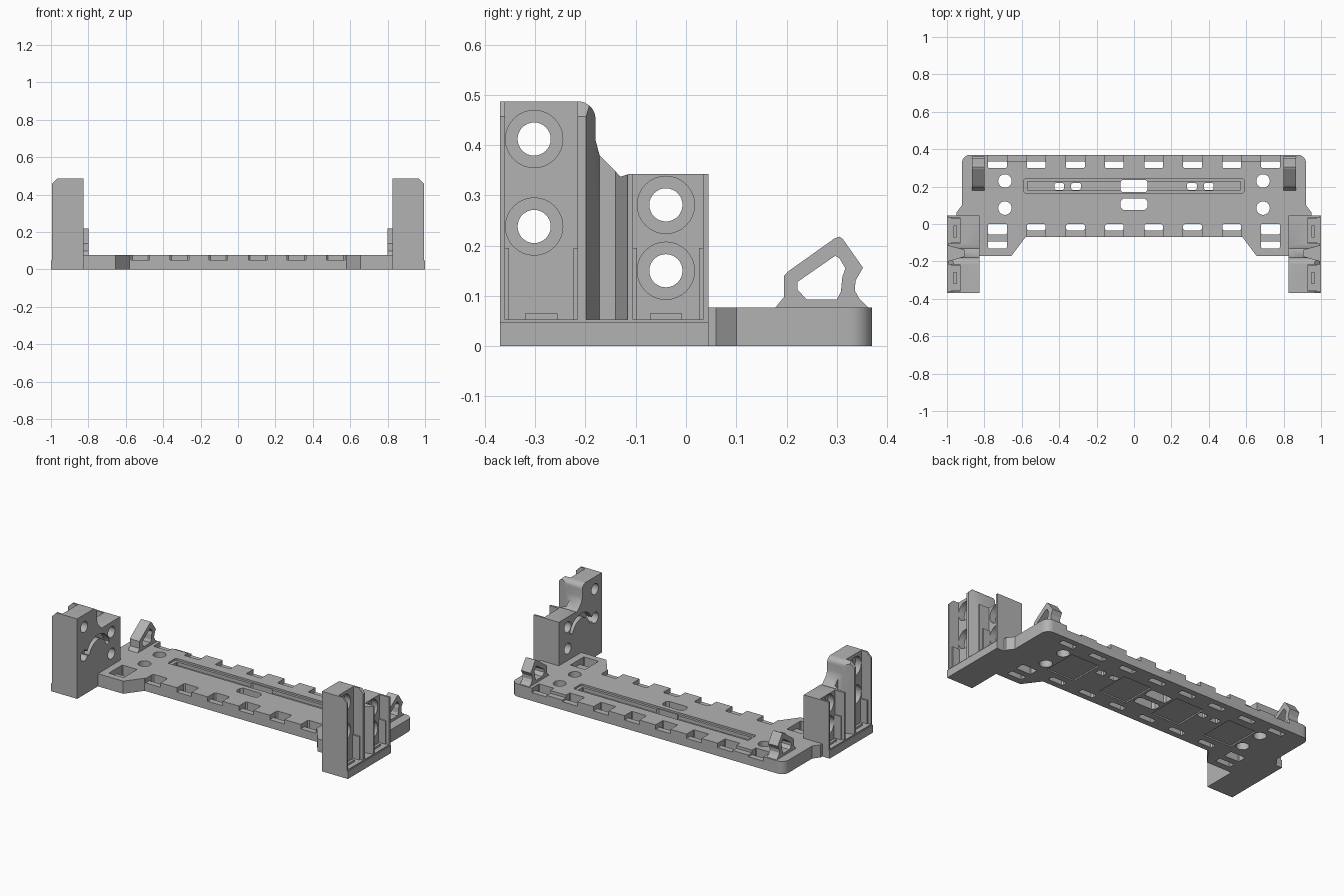
import bpy, bmesh, math

if "Cube" in bpy.data.objects:
    bpy.data.objects.remove(bpy.data.objects["Cube"])

grey = bpy.data.materials.new("plain grey")
grey.diffuse_color = (0.45, 0.45, 0.45, 1)
grey.use_nodes = True
grey.node_tree.nodes["Principled BSDF"].inputs["Base Color"].default_value = grey.diffuse_color


def prism(name, pts, axis, lo, hi):
    """Extrude a 2D profile: axis z takes (x, y) points, axis x takes (y, z) points."""
    place = (lambda a, b, h: (a, b, h)) if axis == 'z' else (lambda a, b, h: (h, a, b))
    bm = bmesh.new()
    low = [bm.verts.new(place(a, b, lo)) for a, b in pts]
    high = [bm.verts.new(place(a, b, hi)) for a, b in pts]
    bm.faces.new(low)
    bm.faces.new(high)
    n = len(pts)
    for i in range(n):
        j = (i + 1) % n
        bm.faces.new((low[i], low[j], high[j], high[i]))
    bmesh.ops.recalc_face_normals(bm, faces=bm.faces)
    me = bpy.data.meshes.new(name)
    bm.to_mesh(me)
    bm.free()
    me.materials.append(grey)
    ob = bpy.data.objects.new(name, me)
    bpy.context.collection.objects.link(ob)
    return ob


def rect(a0, a1, b0, b1, c=0.0):
    """Rectangle, with chamfered corners when c > 0."""
    if c == 0:
        return [(a0, b0), (a1, b0), (a1, b1), (a0, b1)]
    return [(a0 + c, b0), (a1 - c, b0), (a1, b0 + c), (a1, b1 - c),
            (a1 - c, b1), (a0 + c, b1), (a0, b1 - c), (a0, b0 + c)]


def circle(a, b, r, n=32):
    return [(a + r * math.cos(2 * math.pi * i / n), b + r * math.sin(2 * math.pi * i / n))
            for i in range(n)]


def arc(a, b, r, t0, t1, n=8):
    return [(a + r * math.cos(math.radians(t0 + (t1 - t0) * i / n)),
             b + r * math.sin(math.radians(t0 + (t1 - t0) * i / n))) for i in range(n + 1)]


def cut(ob, pts, axis, lo, hi):
    """Subtract a prism from the object."""
    tool = prism("cutter", pts, axis, lo, hi)
    mod = ob.modifiers.new("cut", 'BOOLEAN')
    mod.operation, mod.solver, mod.object = 'DIFFERENCE', 'EXACT', tool
    bpy.context.view_layer.objects.active = ob
    bpy.ops.object.modifier_apply(modifier=mod.name)
    bpy.data.objects.remove(tool, do_unlink=True)


def smooth(ob):
    bpy.ops.object.select_all(action='DESELECT')
    ob.select_set(True)
    bpy.context.view_layer.objects.active = ob
    bpy.ops.object.shade_smooth_by_angle(angle=math.radians(30))


# Base plate outline, right half mirrored to the left
TOP = 0.077
half = [(0.58, -0.07), (0.655, -0.17), (0.826, -0.17), (0.826, 0.044), (0.95, 0.044),
        (0.95, 0.06), (0.92, 0.10)] + arc(0.875, 0.325, 0.045, 0, 90)
plate = prism("base_plate", half + [(-x, y) for x, y in reversed(half)], 'z', 0, TOP)

# Strap slots along front and back edges: through hole plus a lower ledge
xs = [0.105, 0.313, 0.523]
for x in [s * v for v in xs for s in (-1, 1)]:
    cut(plate, rect(x - 0.05, x + 0.05, -0.035, 0.0, 0.008), 'z', -0.1, 0.2)
    cut(plate, rect(x - 0.05, x + 0.05, -0.1, -0.02), 'z', 0.05, 0.2)
for x in [s * v for v in xs + [0.73] for s in (-1, 1)]:
    cut(plate, rect(x - 0.05, x + 0.05, 0.30, 0.335, 0.004), 'z', -0.1, 0.2)
    cut(plate, rect(x - 0.05, x + 0.05, 0.32, 0.4), 'z', 0.05, 0.2)

for s in (-1, 1):
    # Sloped back-edge relief
    cut(plate, rect(s * 0.625 - 0.056, s * 0.625 + 0.056, 0.335, 0.4), 'z', 0.06, 0.2)
    # Mounting holes
    for y in (0.085, 0.23):
        cut(plate, circle(s * 0.69, y, 0.036), 'z', -0.1, 0.2)
    # Square opening crossed by a low bar
    for y0, y1 in ((-0.055, 0.0), (-0.13, -0.093)):
        cut(plate, rect(s * 0.73 - 0.05, s * 0.73 + 0.05, y0, y1, 0.004), 'z', -0.1, 0.2)
    cut(plate, rect(s * 0.73 - 0.05, s * 0.73 + 0.05, -0.1, -0.04), 'z', 0.045, 0.2)
    # Shallow square recesses underneath
    for x in (0.184, 0.55):
        cut(plate, rect(s * x - 0.095, s * x + 0.095, 0.04, 0.25), 'z', -0.1, 0.008)

# Long stepped groove with small through slots
cut(plate, rect(-0.59, 0.59, 0.165, 0.243, 0.008), 'z', 0.066, 0.2)
cut(plate, rect(-0.57, 0.57, 0.18, 0.228, 0.004), 'z', 0.045, 0.2)
for x in (-0.4, -0.31, 0.31, 0.4):
    cut(plate, rect(x - 0.026, x + 0.026, 0.182, 0.22, 0.008), 'z', -0.1, 0.2)
cut(plate, rect(-0.073, 0.073, 0.17, 0.236, 0.01), 'z', -0.1, 0.2)
cut(plate, rect(-0.073, 0.073, 0.076, 0.136, 0.014), 'z', -0.1, 0.2)
smooth(plate)

# Side profile of the towers and of the corner loops, as (y, z)
tower_profile = ([(-0.37, 0.0), (0.045, 0.0), (0.045, 0.342), (-0.115, 0.342),
                  (-0.132, 0.335), (-0.172, 0.398), (-0.18, 0.41)]
                 + arc(-0.215, 0.452, 0.035, 0, 90) + [(-0.37, 0.487)])
tower_profile[4:6] = [(-0.13, 0.337), (-0.172, 0.38)]
loop_outer = [(0.17, 0.07), (0.178, 0.077), (0.195, 0.098), (0.195, 0.14), (0.205, 0.15),
              (0.295, 0.214), (0.305, 0.218), (0.312, 0.213), (0.352, 0.156),
              (0.337, 0.13), (0.336, 0.11), (0.345, 0.094), (0.362, 0.077), (0.362, 0.07)]
loop_hole = [(0.24, 0.093), (0.222, 0.112), (0.222, 0.128), (0.297, 0.18), (0.305, 0.175),
             (0.317, 0.155), (0.311, 0.138), (0.308, 0.108), (0.30, 0.093)]

for s, side in ((-1, "left"), (1, "right")):
    def side_cut(ob, pts, lo, hi):
        cut(ob, pts, 'x', s * lo, s * hi)

    def plan_cut(ob, pts, lo, hi):
        cut(ob, [(s * x, y) for x, y in pts], 'z', lo, hi)

    # Bracket tower
    tower = prism(side + "_tower", tower_profile, 'x', s * 0.825, s * 1.0)
    # Two open pockets on the outer side with a tapered channel between them
    plan_cut(tower, rect(0.93, 1.1, -0.36, -0.216), 0.053, 0.6)
    plan_cut(tower, rect(0.93, 1.1, -0.105, 0.034), 0.053, 0.6)
    plan_cut(tower, [(1.01, -0.203), (0.905, -0.172), (0.905, -0.14), (1.01, -0.112)], 0.053, 0.6)
    # Step in the outer skin above the foot
    plan_cut(tower, rect(0.995, 1.1, -0.4, 0.1), 0.047, 0.6)
    # Sloped outer top corner
    bm = bmesh.new()
    bm.from_mesh(tower.data)
    geom = bm.verts[:] + bm.edges[:] + bm.faces[:]
    res = bmesh.ops.bisect_plane(bm, geom=geom, plane_co=(s * 0.965, 0, 0.487),
                                 plane_no=(s, 0, 1), clear_outer=True)
    edges = [e for e in res["geom_cut"] if isinstance(e, bmesh.types.BMEdge)]
    bmesh.ops.triangle_fill(bm, edges=edges, use_beauty=True)
    bmesh.ops.recalc_face_normals(bm, faces=bm.faces)
    bm.to_mesh(tower.data)
    bm.free()
    # Screw holes with counterbores
    for y, z in ((-0.302, 0.412), (-0.302, 0.238), (-0.04, 0.281), (-0.04, 0.15)):
        side_cut(tower, circle(y, z, 0.033), 0.7, 1.1)
        side_cut(tower, circle(y, z, 0.057), 0.89, 1.1)
    # Curved groove on the inner face
    groove = arc(-0.17, 0.2, 0.115, 15, 165, 14) + arc(-0.17, 0.2, 0.085, 165, 15, 14)
    side_cut(tower, groove, 0.8, 0.86)
    smooth(tower)

    # Low ribs at the pocket sides and a small catch at each pocket foot
    for i, (y0, y1) in enumerate(((-0.36, -0.352), (-0.224, -0.216), (-0.105, -0.097), (0.026, 0.034))):
        pts = [(s * x, y) for x, y in rect(0.925, 0.975, y0, y1)]
        prism(f"{side}_pocket_rib_{i + 1}", pts, 'z', 0.05, 0.195)
    for name, y in (("front", -0.288), ("back", -0.04)):
        pts = [(s * x, v) for x, v in rect(0.95, 0.965, y - 0.032, y + 0.032)]
        prism(f"{side}_{name}_catch", pts, 'z', 0.05, 0.065)

    # Tie-down loop at the back corner
    loop = prism(side + "_tie_loop", loop_outer, 'x', s * 0.80, s * 0.865)
    side_cut(loop, loop_hole, 0.7, 0.95)
